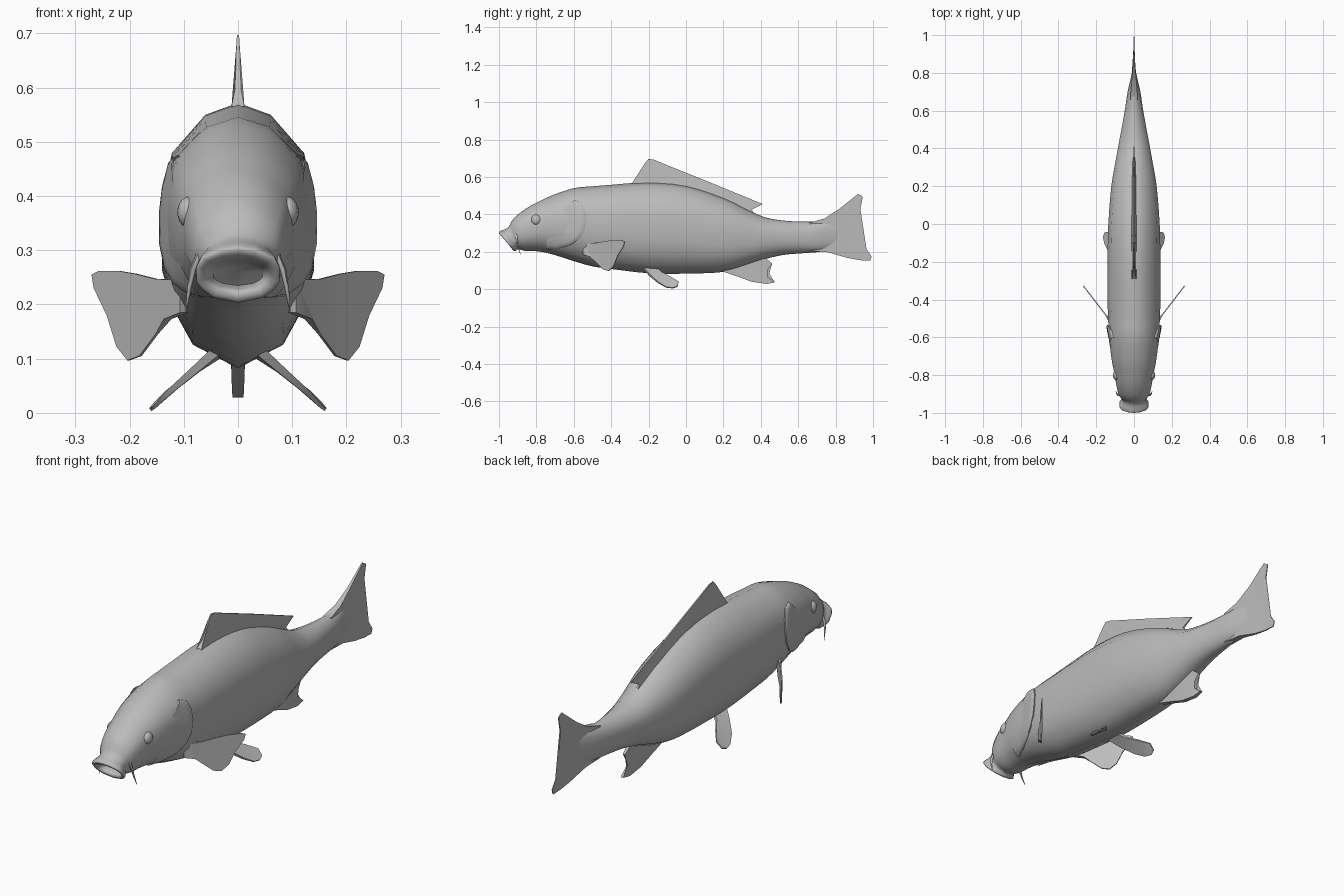
import bpy, bmesh, math
from mathutils import Vector

if "Cube" in bpy.data.objects:
    bpy.data.objects.remove(bpy.data.objects["Cube"])

grey = bpy.data.materials.new("plain grey")
grey.diffuse_color = (0.5, 0.5, 0.5, 1)
grey.use_nodes = True
grey.node_tree.nodes["Principled BSDF"].inputs["Base Color"].default_value = grey.diffuse_color


def finish(name, bm, angle=50, mirror=False):
    bmesh.ops.recalc_face_normals(bm, faces=bm.faces)
    me = bpy.data.meshes.new(name)
    bm.to_mesh(me)
    bm.free()
    me.materials.append(grey)
    me.shade_smooth()
    me.set_sharp_from_angle(angle=math.radians(angle))
    ob = bpy.data.objects.new(name, me)
    bpy.context.collection.objects.link(ob)
    if mirror:
        ob.modifiers.new("Mirror", 'MIRROR')
    return ob


def catmull(a, b, c, d, t):
    return tuple(0.5 * (2 * q + (r - p) * t + (2 * p - 5 * q + 4 * r - s) * t * t
                        + (3 * q - p - 3 * r + s) * t ** 3)
                 for p, q, r, s in zip(a, b, c, d))


# Half cross-section, from back ridge to belly keel
SECTION = [(0, 1), (.43, .91), (.87, .62), (1, .27), (1, -.27), (.86, -.55), (.6, -.82), (0, -1)]

# Rings: top y, top z, bottom y, bottom z, half width
MOUTH = [(-.93, .275, -.89, .235, .045), (-.985, .287, -.925, .225, .058),
         (-1, .302, -.925, .208, .073), (-.99, .312, -.912, .203, .076),
         (-.952, .330, -.90, .213, .063), (-.92, .380, -.88, .210, .080)]
TRUNK = [(-.86, .428, .205, .092), (-.80, .462, .203, .102), (-.72, .500, .188, .118),
         (-.60, .540, .150, .132), (-.50, .550, .122, .137), (-.40, .558, .108, .140),
         (-.20, .572, .085, .140), (0, .555, .083, .136), (.20, .490, .092, .120),
         (.32, .430, .125, .100), (.42, .385, .160, .082), (.52, .367, .183, .063),
         (.62, .361, .192, .046), (.70, .362, .198, .034), (.76, .365, .210, .020),
         (.83, .345, .245, .005)]
rings = MOUTH + [(y, t, y, b, w) for y, t, b, w in TRUNK]

# Body with head and open mouth
bm = bmesh.new()
path = []
for i in range(len(rings) - 1):
    quad = [rings[max(0, min(len(rings) - 1, i + k))] for k in (-1, 0, 1, 2)]
    path += [catmull(*quad, t / 3) for t in range(3)]
path.append(rings[-1])
loop = SECTION + [(-u, v) for u, v in SECTION[-2:0:-1]]
prev = None
for n, (ty, tz, by, bz, w) in enumerate(path):
    ring = [bm.verts.new((u * w, by + (ty - by) * (v + 1) / 2, bz + (tz - bz) * (v + 1) / 2))
            for u, v in loop]
    if prev:
        for k in range(len(ring)):
            j = (k + 1) % len(ring)
            bm.faces.new((prev[k], prev[j], ring[j], ring[k]))
    if n in (0, len(path) - 1):
        bm.faces.new(ring)
    prev = ring
finish("body", bm, 65)


def flank(y, z):
    """Half width of the trunk at a given length and height."""
    for a, b in zip(TRUNK, TRUNK[1:]):
        if a[0] <= y <= b[0]:
            f = (y - a[0]) / (b[0] - a[0])
            top, bot, w = (a[k] + (b[k] - a[k]) * f for k in (1, 2, 3))
            v = (2 * z - top - bot) / (top - bot)
            for (u0, v0), (u1, v1) in zip(SECTION, SECTION[1:]):
                if v1 <= v <= v0:
                    return w * (u0 + (u1 - u0) * (v0 - v) / (v0 - v1))
    return 0.02


# Gill covers: plates lifting off the flank towards a curved rear edge
EDGE = [(-.60, .475), (-.56, .465), (-.54, .42), (-.535, .37), (-.545, .31),
        (-.575, .265), (-.62, .235), (-.69, .215), (-.75, .212)]
bm = bmesh.new()
rows = []
for ey, ez in EDGE:
    row = []
    for f, lift in ((.25, -.004), (.6, .002), (.85, .008), (.97, .011), (1, .008), (.985, -.008)):
        y, z = -.73 + (ey + .73) * f, .35 + (ez - .35) * f
        row.append(bm.verts.new((flank(y, z) + lift, y, z)))
    rows.append(row)
for r0, r1 in zip(rows, rows[1:]):
    for k in range(len(r0) - 1):
        bm.faces.new((r0[k], r0[k + 1], r1[k + 1], r1[k]))
finish("gill_cover", bm, 50, True)


def fin(name, points, mirror=False):
    """Thin plate from outline points (x, y, z, half thickness)."""
    pts = [Vector(p[:3]) for p in points]
    normal = Vector()
    for a, b in zip(pts, pts[1:] + pts[:1]):
        normal += a.cross(b)
    normal.normalize()
    bm = bmesh.new()
    sides = [[bm.verts.new(p + normal * s * q[3]) for p, q in zip(pts, points)] for s in (1, -1)]
    faces = [bm.faces.new(s) for s in sides]
    n = len(pts)
    for k in range(n):
        j = (k + 1) % n
        bm.faces.new((sides[0][k], sides[0][j], sides[1][j], sides[1][k]))
    bmesh.ops.triangulate(bm, faces=faces)
    return finish(name, bm, 40, mirror)


def flat(points):
    return [(0, y, z, t) for y, z, t in points]


# Fins on the centre line
fin("dorsal_fin", flat([(-.29, .565, .012), (-.255, .595, .006), (-.235, .635, .004), (-.215, .68, .003),
                        (-.20, .697, .002), (-.17, .692, .002), (-.10, .663, .003), (.10, .583, .003),
                        (.25, .521, .003), (.41, .455, .002), (.35, .425, .004), (.37, .40, .006),
                        (.20, .47, .014), (0, .54, .014)]))
fin("tail_fin", flat([(.66, .355, .02), (.74, .378, .014), (.82, .43, .007), (.92, .51, .003),
                      (.945, .495, .002), (.935, .44, .002), (.89, .355, .003), (.86, .30, .004),
                      (.905, .262, .003), (.965, .215, .002), (.992, .175, .002), (.985, .152, .002),
                      (.93, .155, .003), (.86, .168, .006), (.76, .197, .014), (.66, .205, .02)]))
fin("anal_fin", flat([(.18, .10, .012), (.28, .066, .012), (.35, .040, .011), (.43, .028, .010),
                      (.475, .036, .007), (.435, .068, .007), (.435, .10, .008), (.46, .138, .005),
                      (.42, .17, .010), (.30, .13, .014)]))

# Paired pectoral fins, swept outwards and backwards
PECTORAL = [(.10, .245), (.15, .247), (.19, .257), (.22, .262), (.255, .262), (.268, .255), (.264, .23),
            (.24, .18), (.222, .122), (.202, .097), (.18, .105), (.15, .145), (.13, .173), (.10, .185)]
fin("pectoral_fin", [(x, -.52 + (x - .12) * 1.3, z, .009 if x < .14 else .003) for x, z in PECTORAL], True)

# Paired pelvic fins
fin("pelvic_fin", [(.04, -.23, .115, .009), (.085, -.195, .075, .007), (.13, -.15, .036, .005),
                   (.155, -.105, .010, .003), (.162, -.07, .006, .003), (.155, -.045, .015, .003),
                   (.13, -.04, .040, .003), (.095, -.085, .065, .005), (.065, -.13, .088, .006),
                   (.04, -.15, .105, .008)], True)

# Eyes
bm = bmesh.new()
bmesh.ops.create_uvsphere(bm, u_segments=16, v_segments=10, radius=1)
bmesh.ops.scale(bm, vec=(.022, .028, .029), verts=bm.verts)
bmesh.ops.translate(bm, vec=(.090, -.80, .37), verts=bm.verts)
finish("eye", bm, 60, True)

# Barbels hanging from the mouth corners
bm = bmesh.new()
prev = None
for x, y, z, r in ((.068, -.905, .30, .007), (.083, -.905, .265, .006), (.09, -.90, .23, .004), (.096, -.885, .185, .001)):
    ring = [bm.verts.new((x + r * math.cos(a * math.pi / 3), y + r * math.sin(a * math.pi / 3), z))
            for a in range(6)]
    if prev:
        for k in range(6):
            j = (k + 1) % 6
            bm.faces.new((prev[k], prev[j], ring[j], ring[k]))
    else:
        bm.faces.new(ring)
    prev = ring
bm.faces.new(prev)
finish("barbel", bm, 60, True)
